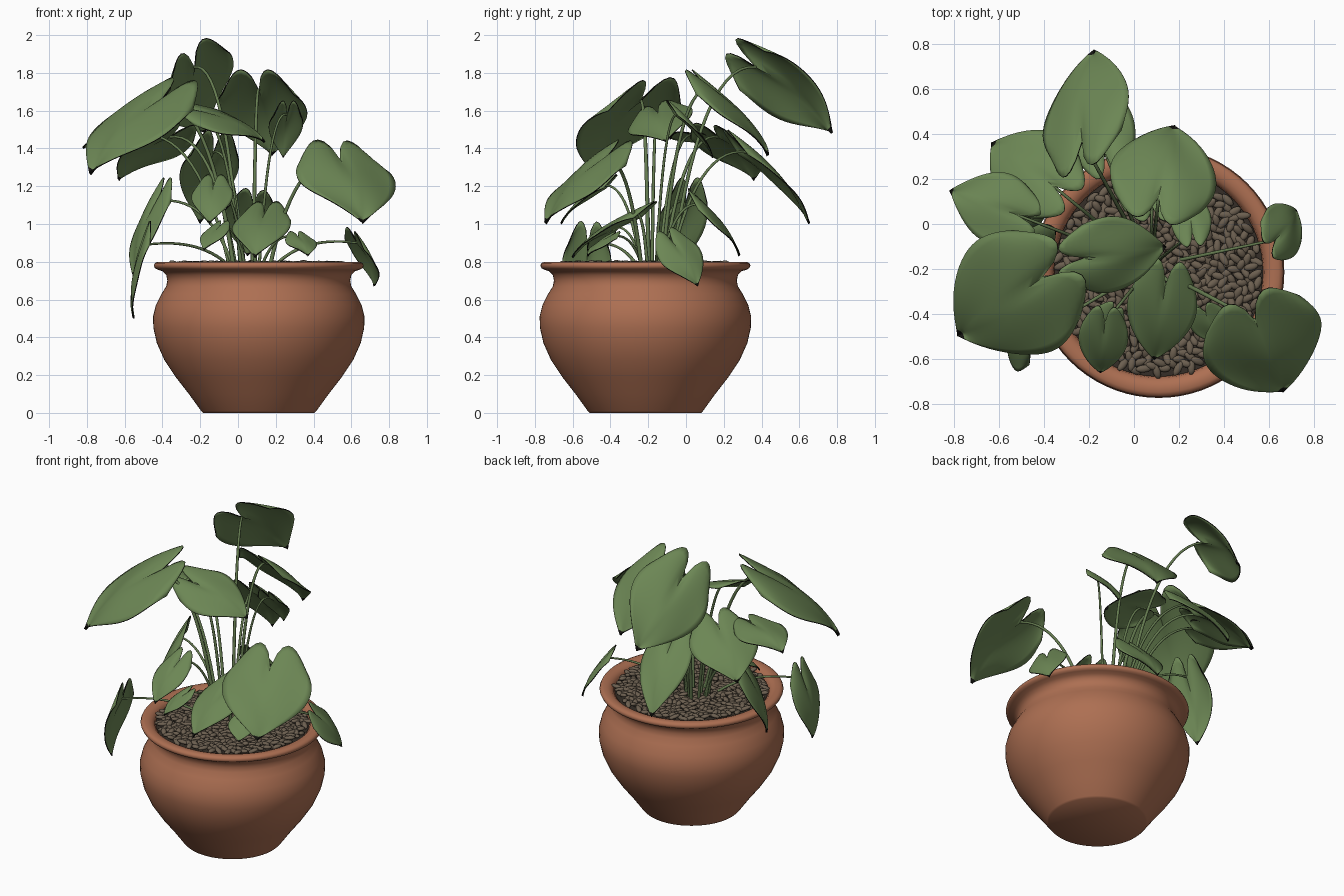
import bpy, bmesh, math, random
from mathutils import Vector, Matrix

random.seed(4)
UP = Vector((0, 0, 1))
CENTRE = Vector((0.11, -0.215, 0))

cube = bpy.data.objects.get("Cube")
if cube:
    bpy.data.objects.remove(cube)


def material(name, r, g, b):
    mat = bpy.data.materials.new(name)
    mat.use_nodes = True
    mat.diffuse_color = (r, g, b, 1)
    bsdf = mat.node_tree.nodes["Principled BSDF"]
    bsdf.inputs["Base Color"].default_value = (r, g, b, 1)
    bsdf.inputs["Roughness"].default_value = 0.7
    return mat


terracotta = material("terracotta", 0.42, 0.16, 0.085)
leaf_green = material("leaf green", 0.15, 0.24, 0.09)
leaf_edge = material("leaf edge black", 0.008, 0.008, 0.006)
stem_green = material("stem green", 0.13, 0.2, 0.08)
pebble_brown = material("pebble brown", 0.15, 0.115, 0.08)
soil_dark = material("soil", 0.035, 0.027, 0.02)


def add_object(name, bm, *mats):
    bmesh.ops.recalc_face_normals(bm, faces=bm.faces)
    mesh = bpy.data.meshes.new(name)
    bm.to_mesh(mesh)
    bm.free()
    for mat in mats:
        mesh.materials.append(mat)
    obj = bpy.data.objects.new(name, mesh)
    bpy.context.collection.objects.link(obj)
    bpy.ops.object.select_all(action="DESELECT")
    obj.select_set(True)
    bpy.context.view_layer.objects.active = obj
    bpy.ops.object.shade_smooth_by_angle(angle=math.radians(55))
    return obj


def lathe(name, profile, mat, steps=72):
    bm = bmesh.new()
    verts = [bm.verts.new((r, 0, z)) for r, z in profile]
    edges = [bm.edges.new(pair) for pair in zip(verts, verts[1:])]
    bmesh.ops.spin(bm, geom=verts + edges, cent=(0, 0, 0), axis=UP,
                   angle=2 * math.pi, steps=steps)
    bmesh.ops.remove_doubles(bm, verts=bm.verts, dist=0.0005)
    obj = add_object(name, bm, mat)
    obj.location = CENTRE


# Pot: outer belly, neck, rolled rim and inner wall
lathe("pot", [(0, 0), (0.295, 0), (0.305, 0.01), (0.37, 0.1), (0.44, 0.19),
              (0.5, 0.28), (0.54, 0.37), (0.558, 0.45), (0.56, 0.51),
              (0.545, 0.57), (0.515, 0.63), (0.49, 0.67), (0.484, 0.7),
              (0.49, 0.73), (0.51, 0.75), (0.535, 0.758), (0.55, 0.766),
              (0.556, 0.78), (0.55, 0.793), (0.535, 0.8), (0.51, 0.8),
              (0.488, 0.793), (0.47, 0.775), (0.46, 0.72)], terracotta)
lathe("soil", [(0, 0.768), (0.465, 0.768)], soil_dark)

# Pebbles: flattened, tilted stones spread in a spiral
bm = bmesh.new()
COUNT = 520
for i in range(COUNT):
    radius = 0.452 * math.sqrt((i + 0.5) / COUNT)
    angle = i * math.pi * (3 - math.sqrt(5))
    spot = CENTRE + Vector((radius * math.cos(angle), radius * math.sin(angle),
                            0.778 + random.uniform(0, 0.015)))
    spin = (Matrix.Rotation(random.uniform(0, math.tau), 4, "Z")
            @ Matrix.Rotation(random.uniform(-0.4, 0.4), 4, "Y"))
    size = Matrix.Diagonal((random.uniform(0.026, 0.038), 0.017, 0.012, 1))
    bmesh.ops.create_icosphere(bm, subdivisions=2, radius=1,
                               matrix=Matrix.Translation(spot) @ spin @ size)
add_object("pebbles", bm, pebble_brown)


# Heart-shaped leaf from its stem joint to its tip, with a dark margin
def leaf(name, base, tip, width, roll, fold=0.1, rows=20, half=8):
    along = tip - base
    length = along.length
    along.normalize()
    flat_side = along.cross(UP).normalized()
    flat_normal = flat_side.cross(along)
    roll = math.radians(roll)
    side = flat_side * math.cos(roll) + flat_normal * math.sin(roll)
    normal = side.cross(along)
    bm = bmesh.new()
    grid = []
    for i in range(rows + 1):
        t = i / rows
        spread = math.sin(math.pi * (0.3 + 0.7 * t)) * width / 2
        line = []
        for j in range(-half, half + 1):
            s = j / half
            lobe = 0.32 * math.sin(math.pi * abs(s) ** 0.75) * (1 - t) ** 2
            lift = (0.1 * length * math.sin(math.pi * t)
                    - fold * width * abs(s) ** 1.5 * (1 - t)
                    + 0.03 * width * s * math.sin(7 * t + 2 * s))
            line.append(bm.verts.new(base + along * (t - lobe) * length
                                     + side * s * spread + normal * lift))
        grid.append(line)
    for i, (low, high) in enumerate(zip(grid, grid[1:])):
        for j in range(2 * half):
            face = bm.faces.new((low[j], low[j + 1], high[j + 1], high[j]))
            face.material_index = int(i == rows - 1)
    bmesh.ops.remove_doubles(bm, verts=bm.verts, dist=0.0008)
    obj = add_object(name, bm, leaf_green, leaf_edge)
    thick = obj.modifiers.new("thickness", "SOLIDIFY")
    thick.thickness = 0.006
    thick.offset = 0
    thick.material_offset_rim = 1


# Arching stem from the soil to the leaf joint
def stem(name, root, end, thickness):
    bend = root.lerp(end, 0.35)
    bend.z = end.z + 0.04
    curve = bpy.data.curves.new(name, "CURVE")
    curve.dimensions = "3D"
    curve.bevel_depth = thickness
    curve.bevel_resolution = 2
    curve.use_fill_caps = True
    line = curve.splines.new("POLY")
    steps = 14
    line.points.add(steps)
    for i, point in enumerate(line.points):
        t = i / steps
        spot = root.lerp(bend, t).lerp(bend.lerp(end, t), t)
        point.co = (*spot, 1)
        point.radius = 1.15 - 0.4 * t
    curve.materials.append(stem_green)
    line.use_smooth = True
    bpy.context.collection.objects.link(bpy.data.objects.new(name, curve))


# Joint, tip, width and roll in degrees for every leaf
LEAVES = {
    "back_top": ((-.23, .37, 1.83), (-.17, .77, 1.48), .48, 44),
    "back_right": ((.11, .12, 1.71), (.18, .43, 1.36), .48, 0),
    "right_upper": ((.26, -.04, 1.58), (.24, .14, 1.35), .18, 0),
    "back_left": ((-.36, .17, 1.46), (-.63, .36, 1.23), .42, -6),
    "front_left_large": ((-.41, -.24, 1.65), (-.78, -.49, 1.26), .6, 6),
    "middle": ((-.22, -.15, 1.59), (.14, -.1, 1.43), .36, -20),
    "far_left": ((-.52, .04, 1.47), (-.82, .15, 1.4), .32, 0),
    "left_drooping": ((-.42, 0, 1.12), (-.55, -.06, .72), .28, 0),
    "left_hanging": ((-.49, -.52, .89), (-.55, -.54, .5), .26, -15),
    "front_right_large": ((.54, -.43, 1.34), (.66, -.74, 1), .55, 2),
    "right_small": ((.63, -.07, .9), (.72, .06, .67), .25, -28),
    "front_middle": ((.14, -.27, 1.05), (.09, -.6, .82), .31, 0),
    "front_left_small": ((-.13, -.44, 1.2), (-.15, -.66, 1), .22, 0),
    "front_low": ((.32, -.4, .93), (.37, -.52, .83), .17, 0),
    "front_low_left": ((-.1, -.4, .98), (-.18, -.52, .86), .15, 0),
    "back_low": ((.08, .08, 1.1), (.05, .28, .83), .3, -10),
    "back_drooping": ((-.13, .32, 1.38), (-.2, .65, 1), .31, 0),
}
for name, (base, tip, width, roll) in LEAVES.items():
    base, tip = Vector(base), Vector(tip)
    leaf(name + "_leaf", base, tip, width, roll)
    root = Vector((0.06 + 0.2 * base.x, -0.15 + 0.2 * base.y, 0.77))
    stem(name + "_stem", root, base, 0.006 + 0.007 * width)
